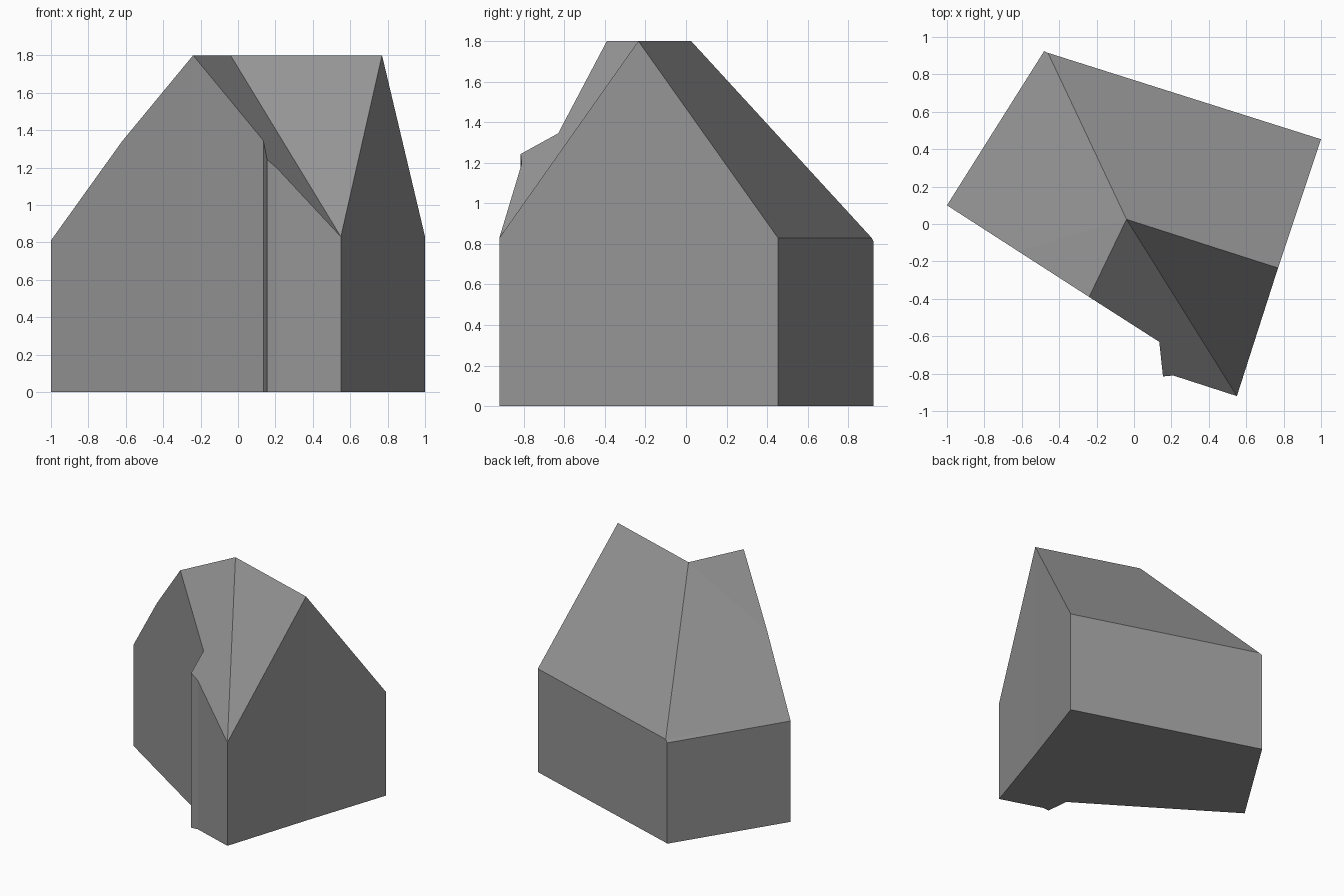
import bpy

cube = bpy.data.objects.get("Cube")
if cube:
    bpy.data.objects.remove(cube, do_unlink=True)

# One plain grey for the whole building
grey = bpy.data.materials.new("plain_grey")
grey.use_nodes = True
colour = (0.30, 0.30, 0.30, 1)
grey.diffuse_color = colour
grey.node_tree.nodes["Principled BSDF"].inputs["Base Color"].default_value = colour

# Top edge of the walls, anticlockwise from the left corner
eaves = {
    "west_corner": (-1.0, 0.10, 0.81),
    "west_bend": (-0.62, -0.145, 1.34),
    "front_gable": (-0.24, -0.39, 1.80),
    "step_inner": (0.135, -0.63, 1.345),
    "step_outer": (0.155, -0.815, 1.243),
    "step_end": (0.21, -0.81, 1.195),
    "south_corner": (0.55, -0.92, 0.83),
    "east_gable": (0.77, -0.235, 1.80),
    "east_corner": (1.0, 0.453, 0.83),
    "north_corner": (-0.46, 0.915, 0.83),
    "north_chamfer": (-0.48, 0.925, 0.81),
}
points = dict(eaves, ridge_meet=(-0.04, 0.025, 1.80))
names = list(eaves)
rim = list(eaves.values())
ground = [(x, y, 0) for x, y, z in rim]
count = len(rim)


def add_part(name, verts, faces):
    mesh = bpy.data.meshes.new(name)
    mesh.from_pydata(verts, [], faces)
    mesh.materials.append(grey)
    mesh.update()
    part = bpy.data.objects.new(name, mesh)
    bpy.context.collection.objects.link(part)
    return part


# Walls rise from the footprint to the eaves and gables
wall_faces = []
for i in range(count):
    j = (i + 1) % count
    wall_faces.append((i, j, count + j, count + i))
add_part("walls", ground + rim, wall_faces)

# Floor closes the underside
add_part("floor", ground, [tuple(reversed(range(count)))])

# Roof slopes around the two level ridges
slopes = [
    ("ridge_meet", "east_gable", "east_corner", "north_corner"),
    ("ridge_meet", "north_corner", "west_corner", "west_bend"),
    ("north_corner", "north_chamfer", "west_corner"),
    ("ridge_meet", "west_bend", "front_gable"),
    ("ridge_meet", "front_gable", "step_inner", "step_outer", "step_end", "south_corner"),
    ("ridge_meet", "south_corner", "east_gable"),
]
order = list(points)
add_part("roof", list(points.values()),
         [tuple(order.index(n) for n in slope) for slope in slopes])
